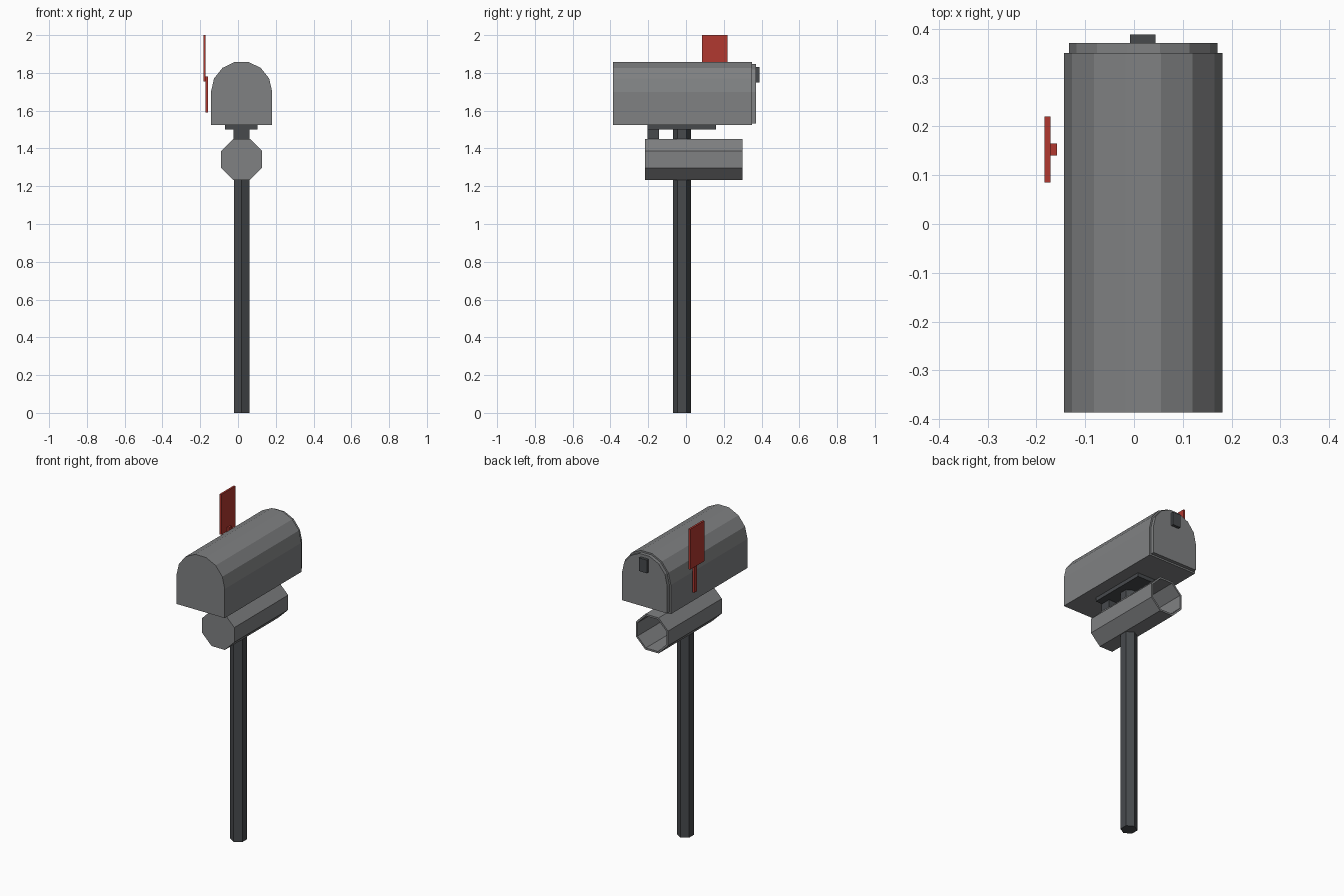
import bpy, bmesh
from math import pi, sin, cos
from mathutils import Vector

if "Cube" in bpy.data.objects:
    bpy.data.objects.remove(bpy.data.objects["Cube"])

CX = 0.019  # centre line of post and box


def material(name, *rgb):
    mat = bpy.data.materials.new(name)
    mat.diffuse_color = (*rgb, 1)
    mat.use_nodes = True
    mat.node_tree.nodes["Principled BSDF"].inputs["Base Color"].default_value = mat.diffuse_color
    return mat


grey = material("body_grey", 0.215, 0.22, 0.225)
dark = material("dark_metal", 0.063, 0.068, 0.073)
red = material("flag_red", 0.44, 0.04, 0.03)


def finish(bm, name, *mats):
    bmesh.ops.recalc_face_normals(bm, faces=bm.faces)
    mesh = bpy.data.meshes.new(name)
    bm.to_mesh(mesh)
    bm.free()
    obj = bpy.data.objects.new(name, mesh)
    bpy.context.collection.objects.link(obj)
    for mat in mats:
        mesh.materials.append(mat)
    return obj


def prism(points, start, depth):
    """Extrude a planar profile: start lifts 2D points to 3D."""
    bm = bmesh.new()
    face = bm.faces.new([bm.verts.new(start(a, b)) for a, b in points])
    ext = bmesh.ops.extrude_face_region(bm, geom=[face])
    verts = [g for g in ext["geom"] if isinstance(g, bmesh.types.BMVert)]
    bmesh.ops.translate(bm, verts=verts, vec=depth)
    return bm


def along_y(points, y0, y1):
    return prism(points, lambda x, z: (x, y0, z), Vector((0, y1 - y0, 0)))


def box(name, x0, x1, y0, y1, z0, z1, mat):
    return finish(along_y([(x0, z0), (x1, z0), (x1, z1), (x0, z1)], y0, y1), name, mat)


def ring(n, r, cx, cy, phase):
    return [(cx + r * cos(phase + 2 * pi * i / n), cy + r * sin(phase + 2 * pi * i / n))
            for i in range(n)]


def arch(r, bottom, cz=1.70):
    """Flat-bottomed profile with a seven-sided round top."""
    return [(CX - r, bottom), (CX + r, bottom)] + [
        (CX + r * cos(pi * i / 7), cz + r * sin(pi * i / 7)) for i in range(8)]


# Letter box and its door
finish(along_y(arch(0.162, 1.523), -0.386, 0.35), "box_body", grey)
finish(along_y(arch(0.152, 1.533), 0.35, 0.371), "box_door", grey)
box("door_handle", -0.008, 0.044, 0.371, 0.388, 1.75, 1.83, dark)

# Mounting plate and front bracket
box("mounting_plate", -0.07, 0.104, -0.203, 0.158, 1.50, 1.523, dark)
box("front_bracket", -0.024, 0.06, -0.205, -0.142, 1.44, 1.50, dark)

# Hexagonal post
finish(prism(ring(6, 0.0475, CX, -0.021, pi / 2), lambda x, y: (x, y, 0),
             Vector((0, 0, 1.50))), "post", dark)

# Octagonal newspaper tube, open at the back, dark inside
bm = along_y(ring(8, 0.117, CX, 1.342, pi / 8), -0.217, 0.30)
bmesh.ops.recalc_face_normals(bm, faces=bm.faces)
mouth = max(bm.faces, key=lambda f: f.calc_center_median().y)
bmesh.ops.inset_region(bm, faces=[mouth], thickness=0.012)
floor = bmesh.ops.extrude_discrete_faces(bm, faces=[mouth])["faces"][0]
bmesh.ops.translate(bm, verts=floor.verts, vec=(0, -0.505, 0))
old_rim = max((e for e in bm.edges), key=lambda e: e.verts[0].co.y).verts[0].co.y
# Bridge the mouth rim to the inner end wall
inner = [e for e in bm.edges if e.is_boundary]
walls = bmesh.ops.bridge_loops(bm, edges=inner)["faces"]
for f in walls + [floor]:
    f.material_index = 1
finish(bm, "paper_tube", grey, dark)

# Red signal flag
box("flag_panel", -0.183, -0.171, 0.085, 0.22, 1.755, 2.0, red)
box("flag_arm", -0.171, -0.158, 0.14, 0.165, 1.59, 1.78, red)
